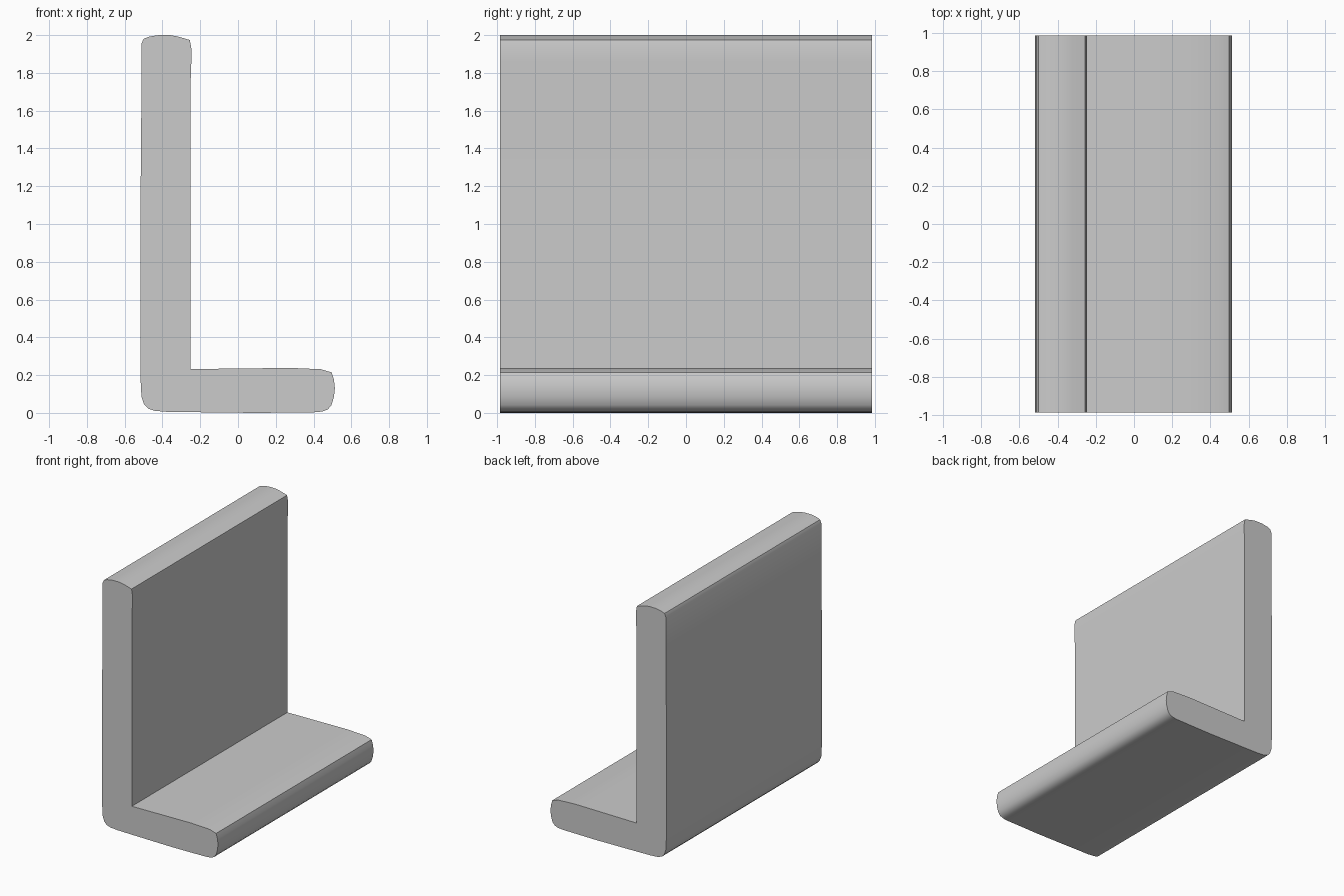
import bpy, bmesh

if "Cube" in bpy.data.objects:
    bpy.data.objects.remove(bpy.data.objects["Cube"])

HALF_LENGTH = 0.986

# L-shaped cross-section (x, z), counter-clockwise from the bottom heel
PROFILE = [
    (-0.38, 0.006), (-0.10, 0.002), (0.10, 0.0), (0.40, 0.003), (0.445, 0.007),
    (0.475, 0.018), (0.495, 0.042), (0.508, 0.085), (0.513, 0.13), (0.508, 0.175),
    (0.496, 0.214), (0.44, 0.231), (0.28, 0.238), (0.10, 0.236), (-0.252, 0.232),
    (-0.252, 1.72), (-0.247, 1.86), (-0.247, 1.93), (-0.255, 1.974),
    (-0.32, 1.993), (-0.36, 2.0), (-0.42, 2.0), (-0.47, 1.992), (-0.50, 1.980),
    (-0.511, 1.955), (-0.513, 1.30), (-0.517, 1.20), (-0.517, 0.20),
    (-0.511, 0.085), (-0.497, 0.045), (-0.475, 0.022), (-0.44, 0.011),
]

# Extrude the section along y
bm = bmesh.new()
face = bm.faces.new([bm.verts.new((x, -HALF_LENGTH, z)) for x, z in PROFILE])
ext = bmesh.ops.extrude_face_region(bm, geom=[face], use_keep_orig=True)
verts = [v for v in ext["geom"] if isinstance(v, bmesh.types.BMVert)]
bmesh.ops.translate(bm, verts=verts, vec=(0, 2 * HALF_LENGTH, 0))
bmesh.ops.recalc_face_normals(bm, faces=bm.faces)

mesh = bpy.data.meshes.new("angle_bracket")
bm.to_mesh(mesh)
bm.free()
bracket = bpy.data.objects.new("angle_bracket", mesh)
bpy.context.collection.objects.link(bracket)

# Smooth the rounded edges, keep the corners and ends sharp
bpy.context.view_layer.objects.active = bracket
bracket.select_set(True)
bpy.ops.object.shade_smooth_by_angle(angle=0.6)
